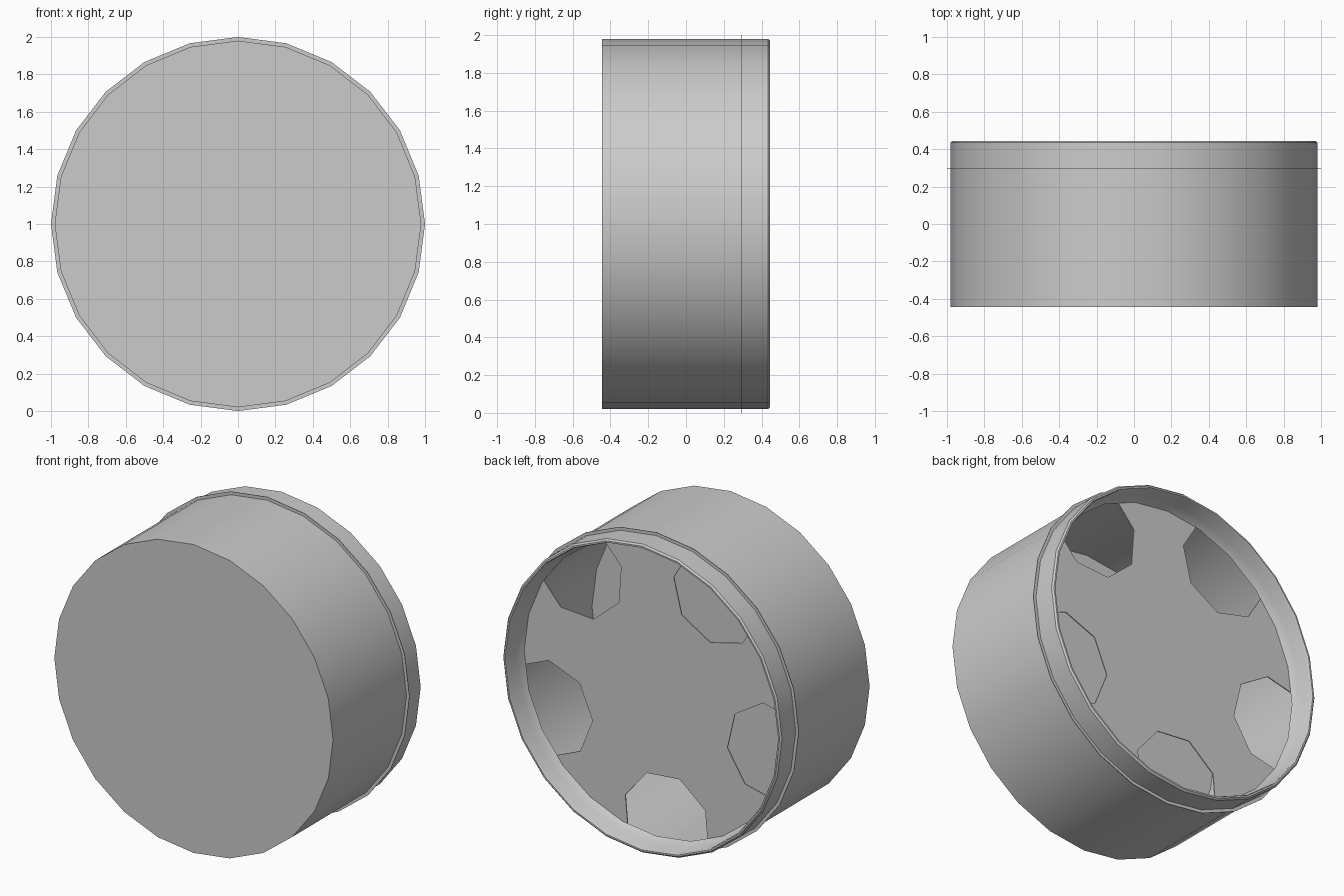
import bpy, bmesh, math
from mathutils import Matrix

if "Cube" in bpy.data.objects:
    bpy.data.objects.remove(bpy.data.objects["Cube"], do_unlink=True)

SIDES = 24
grey = bpy.data.materials.new("plain_grey")
grey.use_nodes = True
colour = (0.6, 0.6, 0.6, 1)
grey.diffuse_color = colour
grey.node_tree.nodes["Principled BSDF"].inputs["Base Color"].default_value = colour


def finish(bm, name, smooth=True):
    """Turn a bmesh into an object lifted so that it rests on the ground."""
    bmesh.ops.recalc_face_normals(bm, faces=bm.faces)
    mesh = bpy.data.meshes.new(name)
    bm.to_mesh(mesh)
    bm.free()
    mesh.materials.append(grey)
    obj = bpy.data.objects.new(name, mesh)
    obj.location.z = 1
    bpy.context.collection.objects.link(obj)
    if smooth:
        bpy.ops.object.select_all(action='DESELECT')
        obj.select_set(True)
        bpy.context.view_layer.objects.active = obj
        bpy.ops.object.shade_smooth_by_angle(angle=math.radians(30))
    return obj


def lathe(name, profile, closed=False):
    """Spin a (radius, y) profile about the y axis."""
    bm = bmesh.new()
    verts = [bm.verts.new((0, y, r)) for r, y in profile]
    ends = verts + verts[:1] if closed else verts
    edges = [bm.edges.new(pair) for pair in zip(ends, ends[1:])]
    bmesh.ops.spin(bm, geom=verts + edges, cent=(0, 0, 0), axis=(0, 1, 0),
                   angle=math.tau, steps=SIDES, use_merge=True)
    bmesh.ops.remove_doubles(bm, verts=bm.verts, dist=0.0005)
    return finish(bm, name)


def prism(bm, sides, radius, depth, x, y, z, turn=0):
    """Add a prism whose axis runs along y."""
    matrix = (Matrix.Translation((x, y, z)) @ Matrix.Rotation(turn, 4, 'Y')
              @ Matrix.Rotation(math.pi / 2, 4, 'X'))
    bmesh.ops.create_cone(bm, cap_ends=True, segments=sides, radius1=radius,
                          radius2=radius, depth=depth, matrix=matrix)


# Hollow drum: closed front, rounded back lip, sloped seat for the back plate
lathe("drum", [(0, -0.445), (0.98, -0.445), (0.98, 0.435), (0.97, 0.445),
               (0.96, 0.445), (0.955, 0.435), (0.955, 0.345), (0.93, 0.295),
               (0.955, 0.285), (0.955, -0.42), (0, -0.42)])

# Thin flange around the outside
lathe("outer_flange", [(0.97, 0.293), (1.0, 0.293), (1.0, 0.297), (0.97, 0.297)], True)

# Recessed back plate with five eight-sided openings
bm = bmesh.new()
prism(bm, SIDES, 0.94, 0.006, 0, 0.293, 0)
plate = finish(bm, "back_plate", False)

bm = bmesh.new()
for i in range(5):
    a = math.radians(265 + 72 * i)
    prism(bm, 8, 0.305, 0.2, 0.82 * math.cos(a), 0.293, 0.82 * math.sin(a),
          math.pi / 8 - a)
cutter = finish(bm, "opening_cutter", False)
cutter.hide_render = True
cutter.hide_set(True)

cut = plate.modifiers.new("openings", 'BOOLEAN')
cut.operation = 'DIFFERENCE'
cut.solver = 'EXACT'
cut.object = cutter
